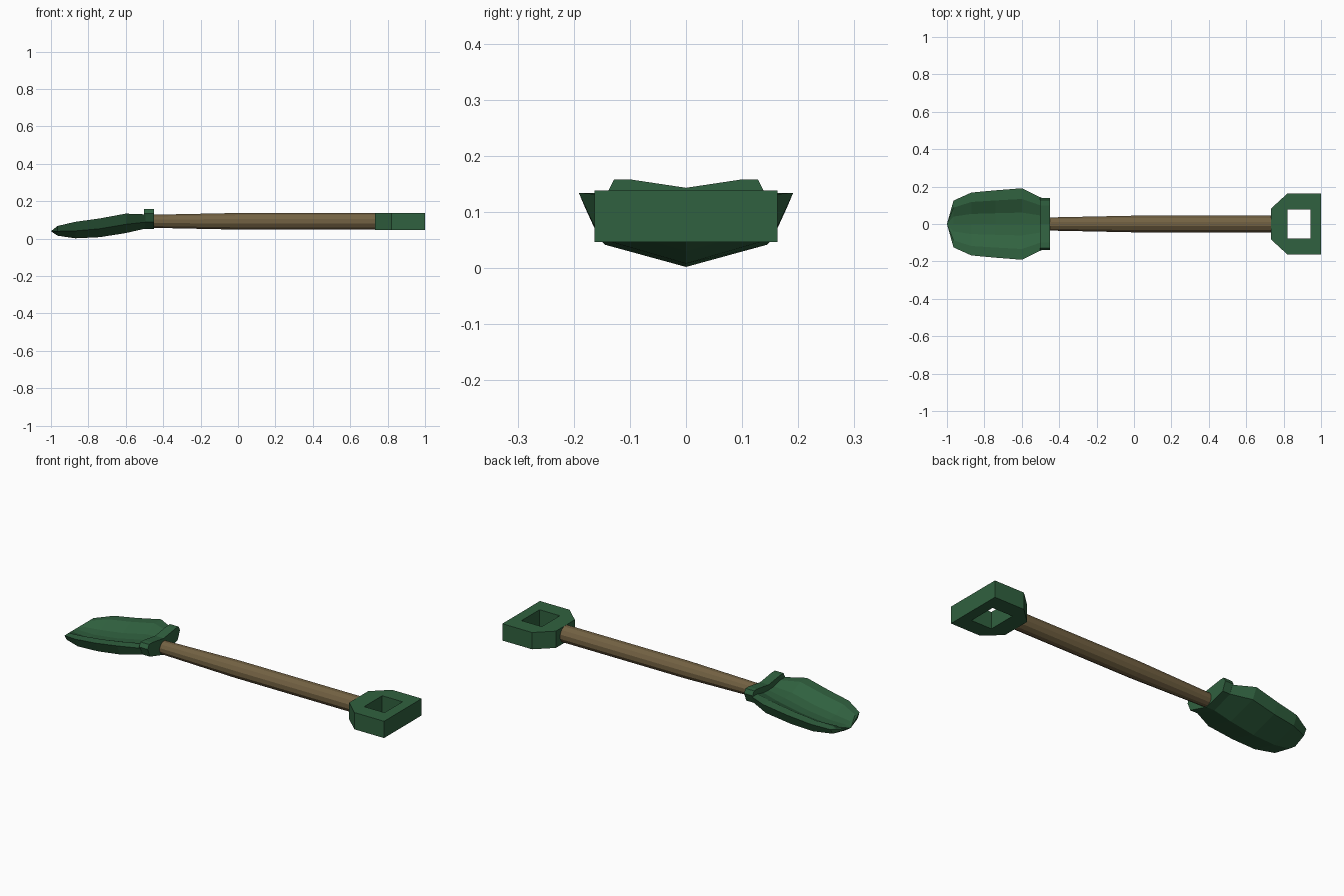
import bpy, bmesh, math

if "Cube" in bpy.data.objects:
    bpy.data.objects.remove(bpy.data.objects["Cube"])


def material(name, rgb):
    m = bpy.data.materials.new(name)
    m.diffuse_color = (*rgb, 1.0)
    m.use_nodes = True
    m.node_tree.nodes["Principled BSDF"].inputs["Base Color"].default_value = m.diffuse_color
    return m


GREEN = material("dark green metal", (0.03, 0.12, 0.05))
BROWN = material("brown wood", (0.17, 0.12, 0.055))


def loft(name, rings, mat, loop=False):
    """Skin a list of equal-length point rings; loop joins last to first."""
    bm = bmesh.new()
    rows = [[bm.verts.new(p) for p in r] for r in rings]
    n = len(rows[0])
    pairs = list(zip(rows, rows[1:] + rows[:1])) if loop else list(zip(rows, rows[1:]))
    for a, b in pairs:
        for i in range(n):
            j = (i + 1) % n
            bm.faces.new((a[i], a[j], b[j], b[i]))
    if not loop:
        bm.faces.new(rows[0])
        bm.faces.new(rows[-1])
    bmesh.ops.remove_doubles(bm, verts=bm.verts, dist=1e-5)
    bmesh.ops.recalc_face_normals(bm, faces=bm.faces)
    me = bpy.data.meshes.new(name)
    bm.to_mesh(me)
    bm.free()
    me.materials.append(mat)
    ob = bpy.data.objects.new(name, me)
    bpy.context.collection.objects.link(ob)
    return ob


def mirrored(x, half):
    """Ring at x from a half section (top centre to bottom centre, y >= 0)."""
    pts = [(x, y, z) for y, z in half]
    return pts + [(x, -y, z) for y, z in reversed(half[1:-1])]


# blade: x, half width, rim height, keel height, dish depth
stations = [(-0.965, 0.125, 0.068, 0.016, 0.018),
            (-0.87, 0.168, 0.090, 0.002, 0.040),
            (-0.74, 0.180, 0.108, 0.008, 0.042),
            (-0.60, 0.191, 0.134, 0.030, 0.038),
            (-0.495, 0.140, 0.130, 0.054, 0.015)]
rings = [[(-1.0, 0, 0.04)] * 10]
for x, w, rim, keel, dish in stations:
    h = rim - keel
    rings.append(mirrored(x, [(0, rim - dish), (w * 0.32, rim - dish * 0.85),
                              (w * 0.70, rim), (w, rim),
                              (w * 0.86, keel + h * 0.45), (0, keel)]))
# the tip ring is a single point, so it closes itself after merging
blade_rings = rings
blade_rings[0] = [(-1.0, 0, 0.04)] * len(rings[1])


def build_blade():
    bm = bmesh.new()
    tip = bm.verts.new(blade_rings[0][0])
    rows = [[bm.verts.new(p) for p in r] for r in blade_rings[1:]]
    n = len(rows[0])
    for i in range(n):
        j = (i + 1) % n
        bm.faces.new((tip, rows[0][i], rows[0][j]))
        for a, b in zip(rows, rows[1:]):
            bm.faces.new((a[i], a[j], b[j], b[i]))
    bm.faces.new(rows[-1])
    bmesh.ops.recalc_face_normals(bm, faces=bm.faces)
    me = bpy.data.meshes.new("blade")
    bm.to_mesh(me)
    bm.free()
    me.materials.append(GREEN)
    bpy.context.collection.objects.link(bpy.data.objects.new("blade", me))


build_blade()

# foot-rest collar behind the blade
collar = [(0, 0.143), (0.10, 0.158), (0.128, 0.158), (0.14, 0.135),
          (0.12, 0.088), (0, 0.053)]
loft("collar", [mirrored(x, collar) for x in (-0.502, -0.45)], GREEN)

# tapered wooden shaft
SIDES = 12
loft("shaft", [[(x, r * math.cos(t), 0.093 + r * math.sin(t))
                for t in (2 * math.pi * (i + 0.5) / SIDES for i in range(SIDES))]
               for x, r in ((-0.47, 0.036), (0.0, 0.046), (0.75, 0.046))], BROWN)

# D-shaped grip with a square opening
outer = [(0.732, 0.082), (0.82, 0.163), (1.0, 0.163)]
inner = [(0.82, 0.04), (0.82, 0.078), (0.943, 0.078)]


def outline(half, z):
    return [(x, y, z) for x, y in half] + [(x, -y, z) for x, y in reversed(half)]


Z0, Z1 = 0.046, 0.138
loft("grip", [outline(outer, Z1), outline(inner, Z1),
              outline(inner, Z0), outline(outer, Z0)], GREEN, loop=True)
